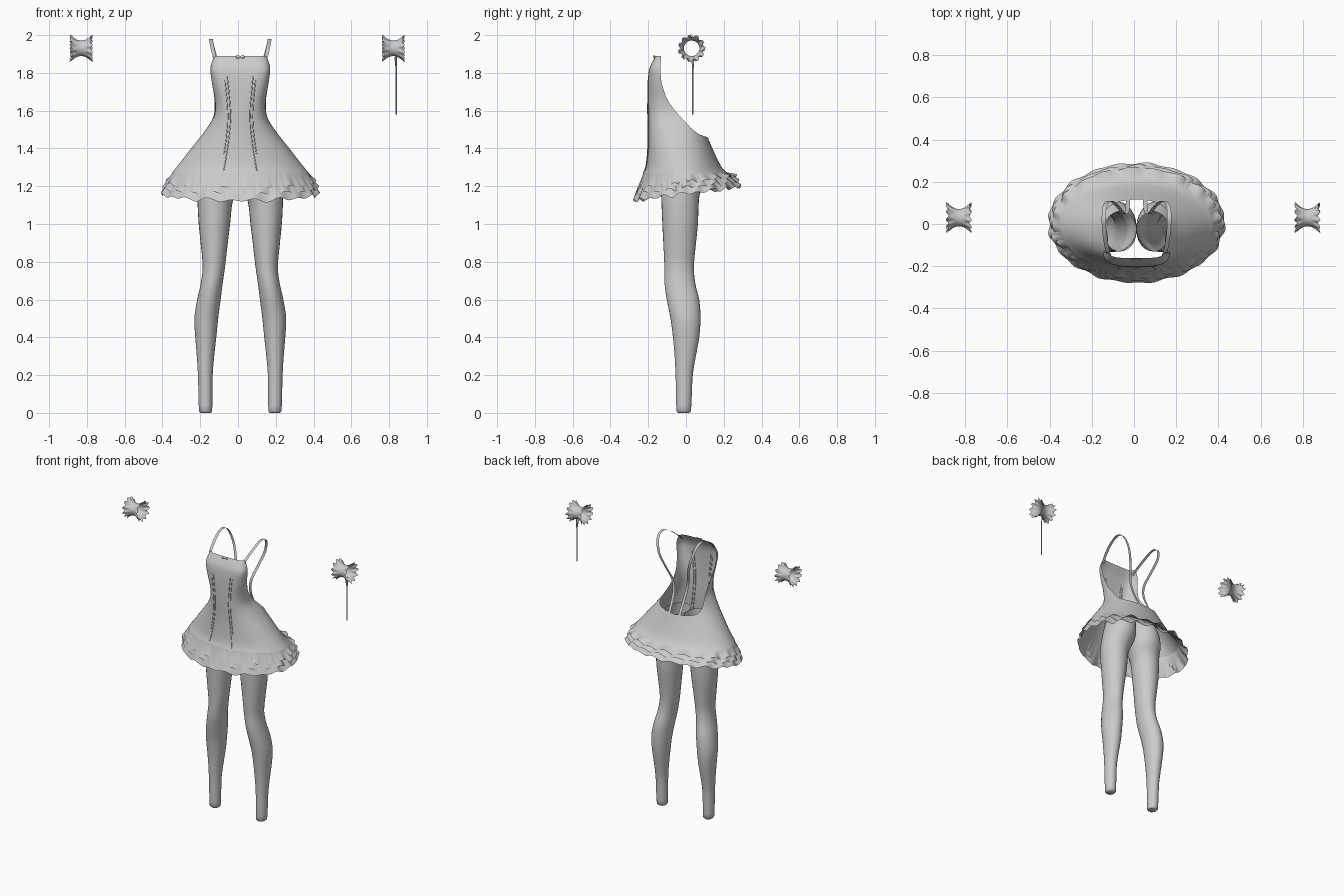
import bpy, bmesh, math

if "Cube" in bpy.data.objects:
    bpy.data.objects.remove(bpy.data.objects["Cube"], do_unlink=True)

CX = 0.012  # middle of the figure
TAU = 2 * math.pi

cloth = bpy.data.materials.new("plain_grey")
cloth.use_nodes = True
GREY = (0.6, 0.6, 0.6, 1)
cloth.diffuse_color = GREY
cloth.node_tree.nodes["Principled BSDF"].inputs["Base Color"].default_value = GREY


def interp(table, key):
    """Smooth interpolation of a table whose first column rises."""
    n = len(table)
    if key <= table[0][0]:
        return table[0][1:]
    if key >= table[-1][0]:
        return table[-1][1:]
    i = max(k for k in range(n - 1) if table[k][0] <= key)
    a, b = table[i], table[i + 1]
    p, q = table[max(i - 1, 0)], table[min(i + 2, n - 1)]
    h = b[0] - a[0]
    t = (key - a[0]) / h
    out = []
    for j in range(1, len(a)):
        m0 = (b[j] - p[j]) / (b[0] - p[0]) * h
        m1 = (q[j] - a[j]) / (q[0] - a[0]) * h
        out.append((2*t**3 - 3*t*t + 1) * a[j] + (t**3 - 2*t*t + t) * m0
                   + (3*t*t - 2*t**3) * b[j] + (t**3 - t*t) * m1)
    return out


def loft(name, rows, closed=True, cap_first=False, cap_last=False):
    """Skin rows of points into one smooth surface."""
    bm = bmesh.new()
    vs = [[bm.verts.new(p) for p in row] for row in rows]
    n = len(rows[0])
    for a, b in zip(vs, vs[1:]):
        for j in range(n if closed else n - 1):
            k = (j + 1) % n
            bm.faces.new((a[j], a[k], b[k], b[j]))
    if cap_first:
        bm.faces.new(vs[0])
    if cap_last:
        bm.faces.new(vs[-1])
    bmesh.ops.recalc_face_normals(bm, faces=bm.faces)
    me = bpy.data.meshes.new(name)
    bm.to_mesh(me)
    bm.free()
    me.materials.append(cloth)
    ob = bpy.data.objects.new(name, me)
    bpy.context.collection.objects.link(ob)
    bpy.ops.object.select_all(action='DESELECT')
    ob.select_set(True)
    bpy.context.view_layer.objects.active = ob
    bpy.ops.object.shade_smooth_by_angle(angle=math.radians(50))
    return ob


def tube(name, points, radius):
    rows = [[(x + radius * math.cos(k * TAU / 6), y + radius * math.sin(k * TAU / 6), z)
             for k in range(6)] for x, y, z in points]
    return loft(name, rows, cap_first=True, cap_last=True)


# Dress body: height, half width, front, back, squareness
DRESS = [(1.18, .41, -.265, .26, 2), (1.25, .378, -.238, .235, 2),
         (1.3, .338, -.216, .19, 2), (1.4, .26, -.205, .14, 2.1),
         (1.5, .182, -.203, .1, 2.3), (1.57, .142, -.205, .08, 2.6),
         (1.65, .136, -.205, .07, 3), (1.75, .152, -.202, .06, 4),
         (1.82, .16, -.195, .06, 5), (1.86, .153, -.178, .06, 5), (1.9, .14, -.155, .06, 5)]
# Edge of the open back: height, depth
OPENING = [(1.43, .15), (1.455, .118), (1.48, .06), (1.54, -.005), (1.635, -.085),
           (1.7, -.115), (1.77, -.133), (1.9, -.133)]


def dress_point(a, z):
    hw, front, back, p = interp(DRESS, z)
    c, s = math.cos(a), math.sin(a)
    r = (abs(c) ** p + abs(s) ** p) ** (-1 / p)
    return (CX + hw * r * c, (front + back) / 2 + (back - front) / 2 * r * s, z)


def dress_top(a):
    z = 1.44
    while z < 1.89 and dress_point(a, z)[1] <= interp(OPENING, z)[0]:
        z += 0.002
    return z


N = 160
HEM = 1.27
angles = [i * TAU / N for i in range(N)]
tops = [dress_top(a) for a in angles]
loft("dress", [[dress_point(a, HEM + (t - HEM) * v / 36) for a, t in zip(angles, tops)]
               for v in range(37)])

# Three layered ruffles at the hem
for i, (rx, ry, z1) in enumerate([(.397, .262, 1.218), (.41, .273, 1.19), (.418, .284, 1.16)]):
    rows = []
    for v in range(7):
        t = v / 6
        row = []
        for a in angles:
            x0, y0, z0 = dress_point(a, HEM + .005)
            wave = .008 * math.sin(20 * a + 2 * i) + .005 * math.sin(13 * a + i)
            grow = 1 + wave * 1.5
            x1, y1 = CX + rx * grow * math.cos(a), .005 + ry * grow * math.sin(a)
            f = t ** 1.2
            z = z0 + (z1 + .13 * y1 - z0) * t + wave * t
            row.append((x0 + (x1 - x0) * f, y0 + (y1 - y0) * f, z))
        rows.append(row)
    loft(f"hem_ruffle_{i + 1}", rows)

# Front seams: height, distance from the middle
SEAM = [(1.22, .1), (1.35, .075), (1.5, .055), (1.6, .052), (1.78, .068)]


def front_point(x, z):
    tries = (dress_point(-math.pi / 2 + k * .003, z) for k in range(-350, 351))
    return min(tries, key=lambda p: abs(p[0] - x))


for side, label in ((1, "left"), (-1, "right")):
    for shift, low, high in ((0, 1.28, 1.78), (.014, 1.37, 1.76)):
        zs = [low + (high - low) * k / 20 for k in range(21)]
        pts = [front_point(CX + side * (interp(SEAM, z)[0] + shift), z) for z in zs]
        tube(f"{label}_seam", pts, .0025)

# Shoulder straps: step, x, y, z
STRAP = [(0, .128, -.155, 1.86), (1, .14, -.115, 1.9), (2, .152, -.04, 1.955),
         (3, .155, .03, 1.98), (4, .15, .085, 1.95), (5, .125, .11, 1.86),
         (6, .09, .085, 1.76), (7, .06, .048, 1.66), (8, .045, .06, 1.57), (9, .04, .118, 1.45)]
for side, label in ((1, "left"), (-1, "right")):
    rows = []
    for k in range(55):
        x, y, z = interp(STRAP, k / 6)
        rows.append([(CX + side * (x + d), y, z) for d in (-.01, .01)])
    loft(f"{label}_strap", rows, closed=False)

# Legs and hips: height, inner x, outer x, front, back
LEG = [(0, .155, .21, -.042, .018), (.008, .149, .218, -.05, .026), (.2, .146, .224, -.055, .036),
       (.3, .138, .23, -.06, .052), (.4, .127, .238, -.069, .07), (.5, .117, .243, -.082, .077),
       (.6, .104, .228, -.102, .07), (.68, .094, .21, -.113, .05), (.77, .081, .199, -.114, .042),
       (.9, .066, .21, -.12, .053), (1, .054, .22, -.125, .063), (1.12, .04, .226, -.13, .068),
       (1.17, .018, .224, -.132, .076), (1.22, .002, .22, -.132, .1), (1.28, 0, .208, -.132, .11),
       (1.35, 0, .185, -.13, .095), (1.42, 0, .155, -.13, .06)]
for side, label in ((1, "left"), (-1, "right")):
    heights = [0, .008] + [.008 + 1.412 * k / 48 for k in range(1, 49)]
    rows = []
    for z in heights:
        x0, x1, y0, y1 = interp(LEG, z)
        rows.append([(CX + side * ((x0 + x1) / 2 + (x1 - x0) / 2 * math.cos(a)),
                      (y0 + y1) / 2 + (y1 - y0) / 2 * math.sin(a), z)
                     for a in (k * TAU / 28 for k in range(28))])
    loft(f"{label}_leg", rows, cap_first=True)

# Frilled wrist cuffs: hourglass tubes along x
CUFF_Y, CUFF_Z = .03, 1.93
for mid, label in ((.822, "left"), (-.83, "right")):
    rows = []
    for v in range(-8, 9):
        t = v / 8
        frill = max(0, abs(t) - .4) / .6
        row = []
        for k in range(88):
            a = k * TAU / 88
            wave = math.sin(11 * a + (1 if v > 0 else 2.5))
            r = .041 + .024 * abs(t) ** 1.8 + .008 * frill * wave
            row.append((mid + .055 * t + .006 * frill * t * math.cos(11 * a),
                        CUFF_Y + r * math.cos(a), CUFF_Z + r * math.sin(a)))
        rows.append(row)
    loft(f"{label}_cuff", rows)

# Hanging ribbon on the left cuff
tube("cuff_ribbon", [(.838, .04, 1.89), (.838, .036, 1.83), (.838, .036, 1.58)], .0035)
loft("cuff_ribbon_tail", [[(.828, .025, 1.885), (.84, .04, 1.885)],
                          [(.834, .035, 1.82), (.842, .042, 1.825)]], closed=False)

# Small bow on the neckline
for side, label in ((1, "left"), (-1, "right")):
    rows = [[(CX + side * d, -.168 + .4 * r * math.cos(a), 1.885 + r * math.sin(a))
             for a in (k * TAU / 8 for k in range(8))]
            for d, r in ((0, .004), (.01, .008), (.018, .01), (.022, .004))]
    loft(f"{label}_bow_loop", rows, cap_first=True, cap_last=True)
